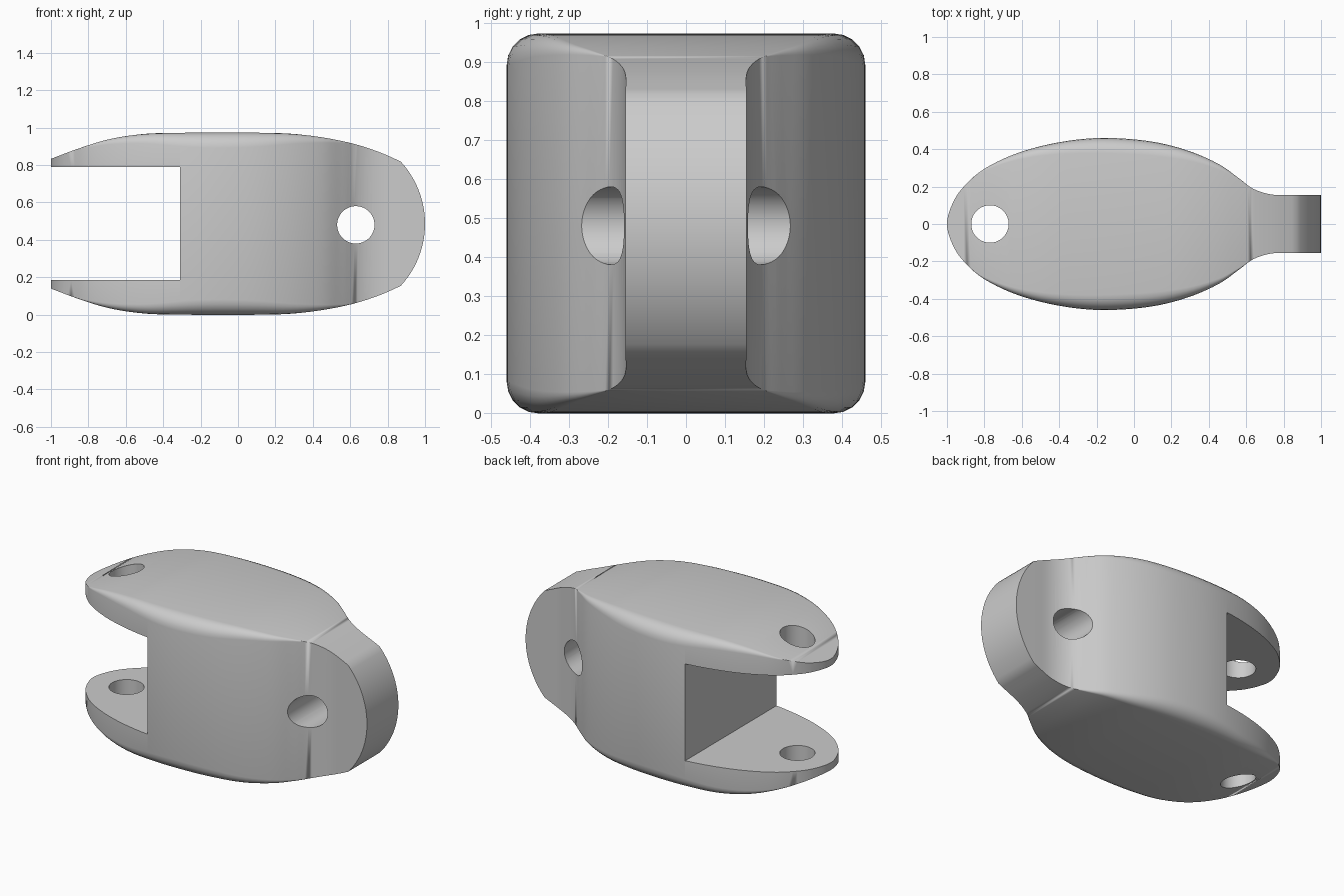
import bpy, bmesh, math
from mathutils import Vector

cube = bpy.data.objects.get("Cube")
if cube:
    bpy.data.objects.remove(cube, do_unlink=True)

MID = 0.486          # height of the symmetry plane
ARC_X, ARC_R = 0.51, 0.49   # rounded nose of the tongue

# Half outline in plan: (x, half width)
PLAN = [(-1, 0), (-0.97, 0.11), (-0.91, 0.20), (-0.8, 0.295), (-0.62, 0.38),
        (-0.4, 0.437), (-0.17, 0.46), (0.08, 0.443), (0.28, 0.395), (0.45, 0.322),
        (0.56, 0.245), (0.64, 0.187), (0.74, 0.157), (0.87, 0.155)]
# Half height and rim radius along x
HEIGHT = [(-1, 0.347), (-0.85, 0.403), (-0.7, 0.449), (-0.55, 0.475), (-0.4, 0.485),
          (0.2, 0.485), (0.4, 0.469), (0.6, 0.432), (0.75, 0.385), (0.87, 0.333)]
RIM = [(-0.88, 0), (-0.55, 0.045), (-0.2, 0.08), (0.1, 0.075), (0.35, 0.045), (0.62, 0)]


def catmull(p0, p1, p2, p3, t):
    return 0.5 * (2 * p1 + (p2 - p0) * t + (2 * p0 - 5 * p1 + 4 * p2 - p3) * t * t
                  + (3 * p1 - p0 - 3 * p2 + p3) * t ** 3)


def smooth_value(table, x):
    """Cubic interpolation of a table, clamped at its ends."""
    if x <= table[0][0]:
        return table[0][1]
    if x >= table[-1][0]:
        return table[-1][1]

    def slope(i):
        a, b = table[max(i - 1, 0)], table[min(i + 1, len(table) - 1)]
        return (b[1] - a[1]) / (b[0] - a[0])
    i = max(k for k in range(len(table) - 1) if table[k][0] <= x)
    (xa, ya), (xb, yb) = table[i], table[i + 1]
    d = xb - xa
    t = (x - xa) / d
    return (ya * (1 + 2 * t) * (1 - t) ** 2 + yb * t * t * (3 - 2 * t)
            + d * t * (1 - t) * (slope(i) * (1 - t) - slope(i + 1) * t))


def stations(steps=5):
    """Cross-section sizes along x: (x, half width, half height, rim radius)."""
    pts = [Vector(p) for p in PLAN]
    pts = [Vector((pts[1].x, -pts[1].y))] + pts + [Vector((1, 0.155))]
    out = []
    for i in range(1, len(pts) - 2):
        for s in range(steps):
            p = catmull(*pts[i - 1:i + 3], s / steps)
            out.append((p.x, max(p.y, 0), smooth_value(HEIGHT, p.x),
                        max(smooth_value(RIM, p.x), 0)))
    start = math.acos((0.87 - ARC_X) / ARC_R)
    for s in range(13):
        a = start * (1 - s / 12)
        out.append((ARC_X + ARC_R * math.cos(a), 0.155, ARC_R * math.sin(a), 0))
    return out


def section(bm, x, w, h, r, corner=5):
    r = min(r, w, h)
    ring = []
    for q, (sy, sz) in enumerate([(1, 1), (-1, 1), (-1, -1), (1, -1)]):
        for k in range(corner + 1):
            a = (q + k / corner) * math.pi / 2
            ring.append(bm.verts.new((x, sy * (w - r) + r * math.cos(a),
                                      MID + sz * (h - r) + r * math.sin(a))))
    return ring


# Body lofted through its cross-sections
bm = bmesh.new()
rings = [section(bm, *s) for s in stations()]
for a, b in zip(rings, rings[1:]):
    n = len(a)
    for i in range(n):
        j = (i + 1) % n
        bm.faces.new((a[i], a[j], b[j], b[i]))
bmesh.ops.remove_doubles(bm, verts=bm.verts, dist=0.0002)
bmesh.ops.recalc_face_normals(bm, faces=bm.faces)
mesh = bpy.data.meshes.new("link_body")
bm.to_mesh(mesh)
bm.free()
body = bpy.data.objects.new("link_body", mesh)
bpy.context.collection.objects.link(body)

grey = bpy.data.materials.new("plain grey")
grey.use_nodes = True
colour = (0.6, 0.6, 0.6, 1)
grey.diffuse_color = colour
grey.node_tree.nodes["Principled BSDF"].inputs["Base Color"].default_value = colour
mesh.materials.append(grey)


def cut(cutter, name):
    """Subtract the cutter from the body and discard it."""
    cutter.name = name
    cutter.hide_render = True
    mod = body.modifiers.new(name, 'BOOLEAN')
    mod.operation, mod.solver, mod.object = 'DIFFERENCE', 'EXACT', cutter
    bpy.ops.object.select_all(action='DESELECT')
    body.select_set(True)
    bpy.context.view_layer.objects.active = body
    bpy.ops.object.modifier_apply(modifier=mod.name)
    bpy.data.objects.remove(cutter, do_unlink=True)


# Fork slot
bpy.ops.mesh.primitive_cube_add(size=1, location=(-0.81, 0, 0.4875))
slot = bpy.context.object
slot.scale = (1, 2, 0.605)
cut(slot, "slot_cutter")
# Pin holes: vertical through the fork, crosswise through the tongue
for name, loc, tilt in (("fork_hole_cutter", (-0.77, 0, MID), 0),
                        ("tongue_hole_cutter", (0.63, 0, 0.48), math.pi / 2)):
    bpy.ops.mesh.primitive_cylinder_add(vertices=48, radius=0.1, depth=2,
                                        location=loc, rotation=(tilt, 0, 0))
    cut(bpy.context.object, name)

body.select_set(True)
bpy.context.view_layer.objects.active = body
bpy.ops.object.shade_smooth_by_angle(angle=math.radians(30))
